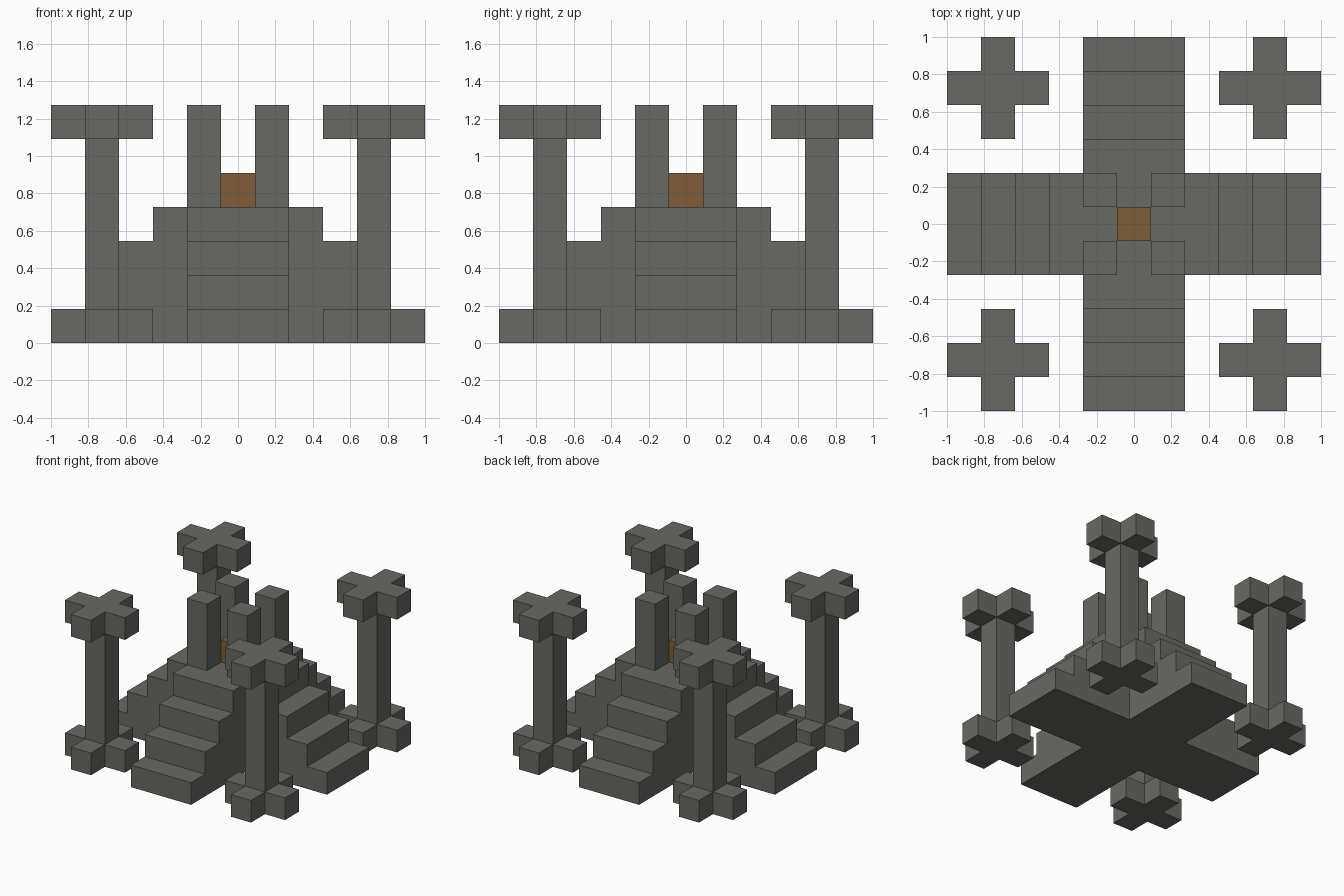
import bpy
import bmesh
from mathutils import Matrix

cube = bpy.data.objects.get("Cube")
if cube:
    bpy.data.objects.remove(cube, do_unlink=True)

U = 2 / 11  # one block


def material(name, color):
    mat = bpy.data.materials.new(name)
    mat.use_nodes = True
    mat.diffuse_color = color
    mat.node_tree.nodes["Principled BSDF"].inputs["Base Color"].default_value = color
    return mat


stone = material("grey stone", (0.138, 0.138, 0.125, 1))
wood = material("brown wood", (0.21, 0.112, 0.04, 1))


def prism(name, outline, height, mat, transform):
    """Extrude a flat outline upwards, then place it; all sizes in blocks."""
    bm = bmesh.new()
    base = bm.faces.new([bm.verts.new((x, y, 0)) for x, y in outline])
    top = bmesh.ops.extrude_face_region(bm, geom=[base])["geom"]
    verts = [v for v in top if isinstance(v, bmesh.types.BMVert)]
    bmesh.ops.translate(bm, vec=(0, 0, height), verts=verts)
    bm.transform(Matrix.Scale(U, 4) @ transform)
    bmesh.ops.recalc_face_normals(bm, faces=bm.faces)
    mesh = bpy.data.meshes.new(name)
    bm.to_mesh(mesh)
    bm.free()
    mesh.materials.append(mat)
    obj = bpy.data.objects.new(name, mesh)
    bpy.context.collection.objects.link(obj)
    return obj


def at(x, y, z):
    return Matrix.Translation((x, y, z))


SQUARE = [(-.5, -.5), (.5, -.5), (.5, .5), (-.5, .5)]
# Plus sign: one notched corner turned four times
PLUS = []
for c, s in ((1, 0), (0, 1), (-1, 0), (0, -1)):
    PLUS += [(x * c - y * s, x * s + y * c)
             for x, y in ((1.5, -.5), (1.5, .5), (.5, .5))]

# Stepped side profile, from the outer foot up to the top platform
steps = []
for i in range(4):
    steps += [(5.5 - i, i), (5.5 - i, i + 1)]

# Stairs: one full flight across, two half flights against its sides
upright = Matrix.Rotation(1.5707963, 4, "X")
across = steps + [(-x, z) for x, z in reversed(steps)]
prism("side_stairs", across, 3, stone, at(0, 1.5, 0) @ upright)
half = steps + [(1.5, 4), (1.5, 0)]
for name, turn in (("front_stairs", -1), ("back_stairs", 1)):
    spin = Matrix.Rotation(turn * 1.5707963, 4, "Z")
    prism(name, half, 3, stone, spin @ at(0, 1.5, 0) @ upright)

# Block in the middle of the platform
prism("centre_block", SQUARE, 1, wood, at(0, 0, 4))

# Four shrine posts and four outer pillars with plus-shaped foot and cap
for side, x in (("left", 1), ("right", -1)):
    for end, y in (("front", -1), ("back", 1)):
        tag = f"{end}_{side}"
        prism(f"{tag}_post", SQUARE, 3, stone, at(x, y, 4))
        px, py = 4 * x, 4 * y
        prism(f"{tag}_pillar_foot", PLUS, 1, stone, at(px, py, 0))
        prism(f"{tag}_pillar", SQUARE, 5, stone, at(px, py, 1))
        prism(f"{tag}_pillar_cap", PLUS, 1, stone, at(px, py, 6))
